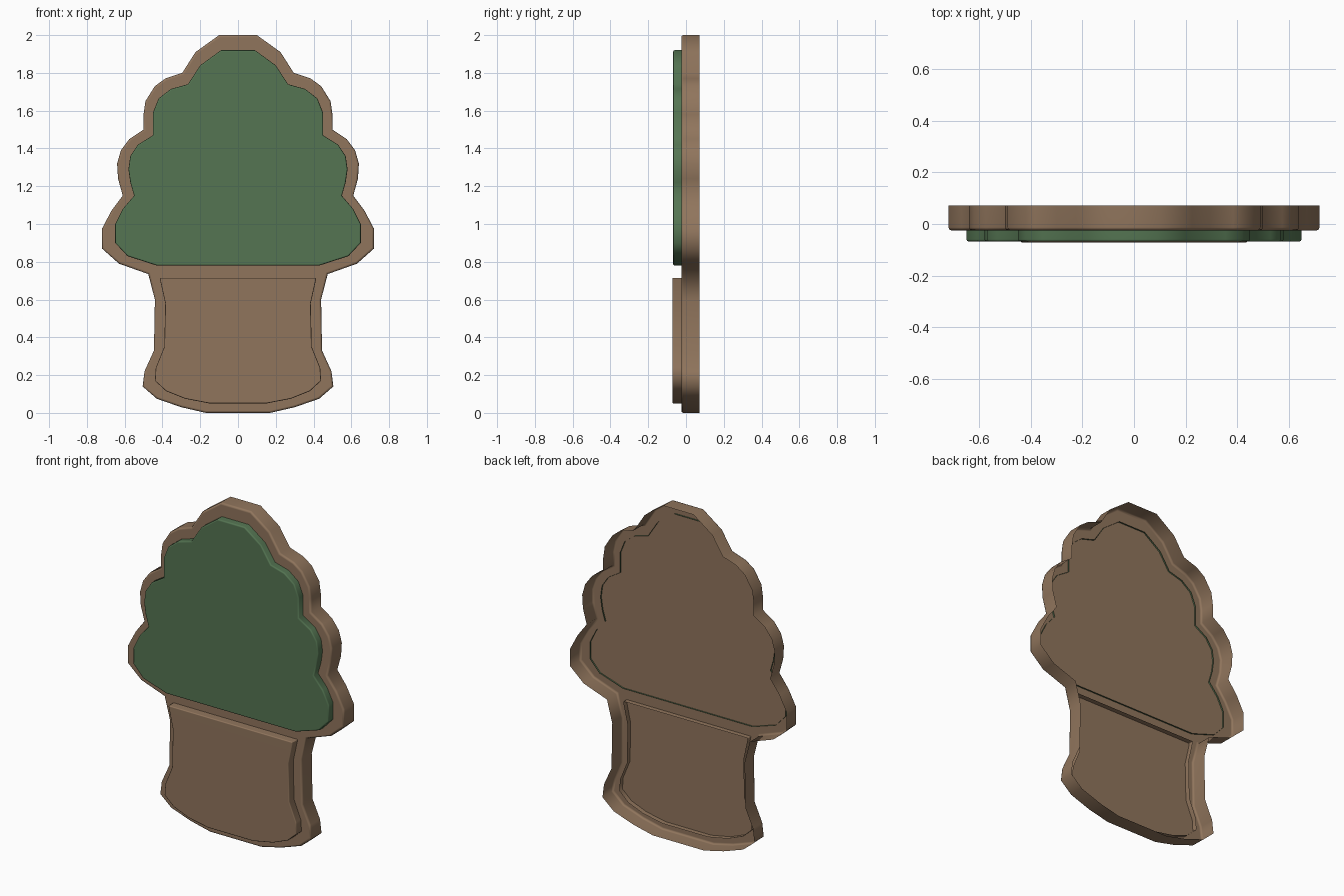
import bpy, bmesh

if "Cube" in bpy.data.objects:
    bpy.data.objects.remove(bpy.data.objects["Cube"])


def material(name, rgb):
    m = bpy.data.materials.new(name)
    m.diffuse_color = (*rgb, 1)
    m.use_nodes = True
    m.node_tree.nodes["Principled BSDF"].inputs["Base Color"].default_value = m.diffuse_color
    return m


BROWN = material("bark_brown", (0.28, 0.178, 0.108))
GREEN = material("leaf_green", (0.09, 0.178, 0.085))


def tray(name, half, y_front, y_back, mat, bevel):
    """Mirrored outline as a front face with walls running back, open behind."""
    outline = half + [(-x, z) for x, z in reversed(half)]
    bm = bmesh.new()
    front = [bm.verts.new((x, y_front, z)) for x, z in outline]
    back = [bm.verts.new((x, y_back, z)) for x, z in outline]
    bm.faces.new(front)
    n = len(outline)
    for i in range(n):
        j = (i + 1) % n
        bm.faces.new((front[i], back[i], back[j], front[j]))
    bmesh.ops.recalc_face_normals(bm, faces=bm.faces)
    bm.normal_update()
    if bm.faces[:][0].normal.y > 0:
        bmesh.ops.reverse_faces(bm, faces=bm.faces)
    for f in bm.faces:
        f.smooth = True
    me = bpy.data.meshes.new(name)
    bm.to_mesh(me)
    bm.free()
    me.materials.append(mat)
    ob = bpy.data.objects.new(name, me)
    bpy.context.collection.objects.link(ob)
    # softly rounded front rim
    b = ob.modifiers.new("rim", 'BEVEL')
    b.width = bevel
    b.segments = 2
    b.limit_method = 'ANGLE'
    b.angle_limit = 1.3
    ob.modifiers.new("normals", 'WEIGHTED_NORMAL')
    return ob


# right halves of the outlines (x, z), top to bottom
backing = [(0.1, 2.0), (0.225, 1.91), (0.295, 1.80), (0.385, 1.77), (0.44, 1.73),
           (0.49, 1.65), (0.5, 1.58), (0.5, 1.50), (0.575, 1.45), (0.62, 1.39),
           (0.64, 1.32), (0.635, 1.24), (0.61, 1.15), (0.67, 1.07), (0.72, 0.975),
           (0.72, 0.87), (0.63, 0.79), (0.475, 0.735), (0.44, 0.6), (0.445, 0.33),
           (0.495, 0.22), (0.505, 0.14), (0.43, 0.075), (0.3, 0.03), (0.17, 0.0)]
leaves = [(0.09, 1.92), (0.2, 1.84), (0.265, 1.74), (0.355, 1.715), (0.42, 1.665),
          (0.45, 1.59), (0.45, 1.47), (0.53, 1.42), (0.57, 1.36), (0.58, 1.29),
          (0.57, 1.22), (0.55, 1.15), (0.61, 1.08), (0.65, 1.0), (0.65, 0.9),
          (0.585, 0.83), (0.43, 0.78)]
trunk = [(0.415, 0.715), (0.385, 0.58), (0.39, 0.35), (0.435, 0.24), (0.44, 0.17),
         (0.38, 0.115), (0.28, 0.075), (0.15, 0.05)]

# hollow backing shell, raised leaf panel and raised trunk panel
tray("backing_shell", backing, -0.025, 0.072, BROWN, 0.012)
tray("leaf_panel", leaves, -0.068, -0.016, GREEN, 0.008)
tray("trunk_panel", trunk, -0.072, 0.005, BROWN, 0.006)
